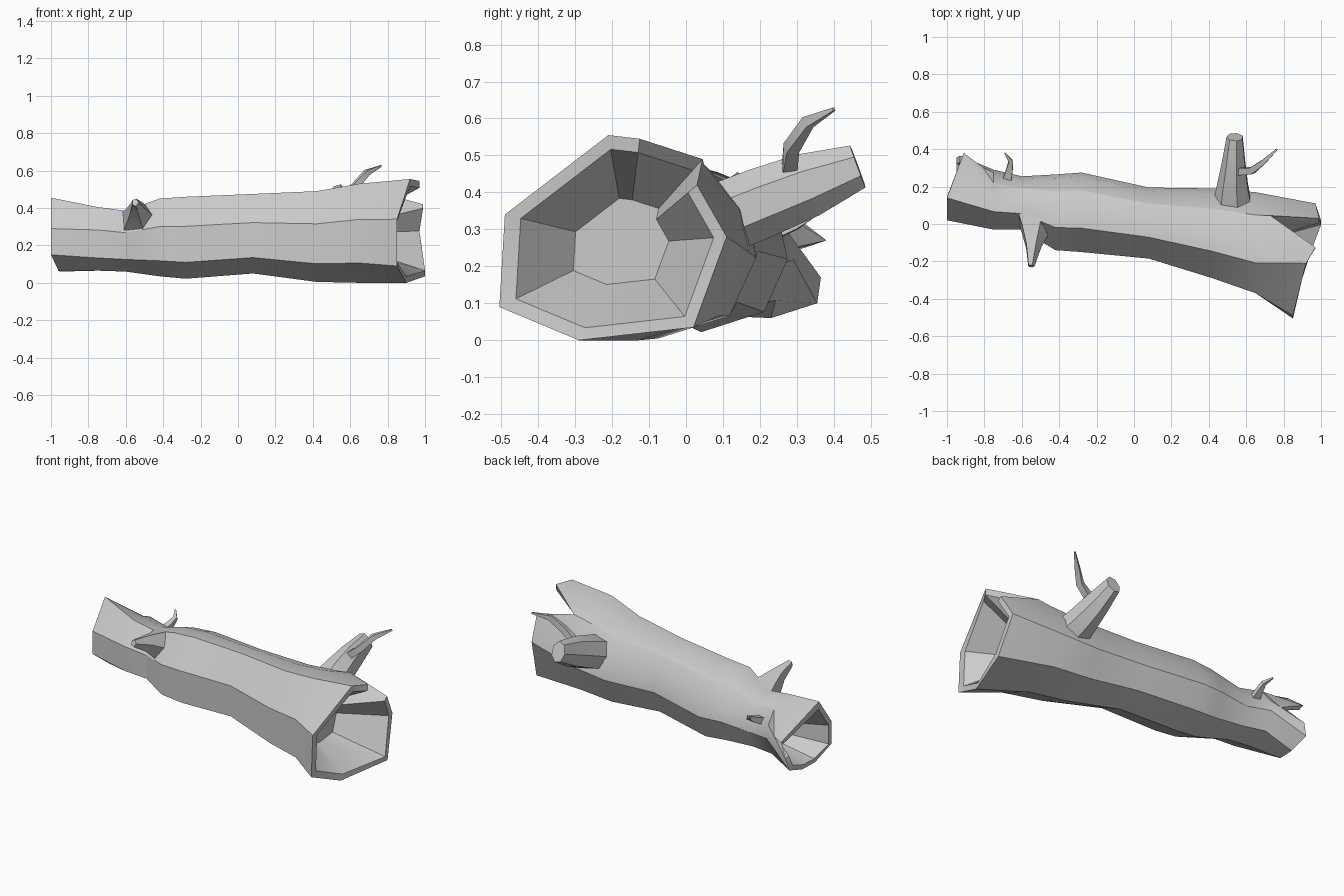
import bpy, bmesh, math
from mathutils import Vector

if "Cube" in bpy.data.objects:
    bpy.data.objects.remove(bpy.data.objects["Cube"])


def loft(name, rings):
    """Skin a list of equal-length point rings and close both ends."""
    bm = bmesh.new()
    vr = [[bm.verts.new(p) for p in r] for r in rings]
    n = len(vr[0])
    for a, b in zip(vr, vr[1:]):
        for i in range(n):
            j = (i + 1) % n
            bm.faces.new((a[i], a[j], b[j], b[i]))
    bm.faces.new(vr[0])
    bm.faces.new(vr[-1])
    bmesh.ops.recalc_face_normals(bm, faces=bm.faces)
    me = bpy.data.meshes.new(name)
    bm.to_mesh(me)
    bm.free()
    ob = bpy.data.objects.new(name, me)
    bpy.context.collection.objects.link(ob)
    bpy.ops.object.select_all(action='DESELECT')
    ob.select_set(True)
    bpy.context.view_layer.objects.active = ob
    bpy.ops.object.shade_smooth_by_angle(angle=math.radians(30))
    return ob


def branch(name, path, sides):
    """Tapered limb: path entries are (position, half width, half height)."""
    pts = [Vector(p[0]) for p in path]
    rings = []
    for i, (p, w, h) in enumerate(path):
        t = (pts[min(i + 1, len(pts) - 1)] - pts[max(i - 1, 0)]).normalized()
        side = t.cross(Vector((0, 0, 1))).normalized()
        up = side.cross(t)
        rings.append([pts[i] + side * w * math.cos(a) + up * h * math.sin(a)
                      for a in (2 * math.pi * (k + .5) / sides for k in range(sides))])
    return loft(name, rings)


def shrink(ring, centre, f, x=None):
    cy, cz = centre
    return [(px if x is None else x, cy + (y - cy) * f, cz + (z - cz) * f)
            for px, y, z in ring]


# Log cross-section (unit), walking over the top, down the back, under, up the front
profile = [(-.4, 1), (.1, .98), (.55, .8), (.9, .35), (1, -.1),
           (.7, -.75), (-.1, -1), (-1, -.6), (-1, .28)]
# Stations: x, front y, back y, bottom z, top z
stations = [(-.75, -.03, .29, .065, .405), (-.6, -.03, .255, .06, .385),
            (-.42, -.14, .265, .035, .45), (-.28, -.15, .275, .022, .46),
            (.08, -.185, .195, .05, .475), (.42, -.29, .19, .005, .49),
            (.65, -.37, .17, .0, .53)]
body = [[(x, (f + b) / 2 + u * (b - f) / 2, (lo + hi) / 2 + v * (hi - lo) / 2)
         for u, v in profile] for x, f, b, lo, hi in stations]

# Broken ends; third point of each is pulled inward as a crack
left = [(-1, .14, .455), (-.91, .38, .27), (-.79, .29, .25), (-.93, .365, .17),
        (-.95, .355, .1), (-.95, .23, .06), (-.96, .12, .065), (-1, .02, .15), (-1, .02, .29)]
right = [(.92, -.21, .555), (.97, -.125, .545), (.73, .045, .49), (.99, .03, .42),
         (.97, .11, .28), (1, .02, .035), (.9, -.29, 0), (.85, -.505, .09), (.85, -.49, .34)]
cl, cr = (.17, .2), (-.16, .26)
loft("hollow_log",
     [shrink(left, cl, .5, -.76), shrink(left, cl, .82), left] + body +
     [right, shrink(right, cr, .87), shrink(right, cr, .42, .7)])

# Broken limbs
branch("back_stub", [((.53, .1, .33), .11, .1), ((.53, .2, .37), .088, .098),
                     ((.535, .33, .42), .065, .09), ((.54, .465, .47), .045, .062)], 7)
branch("front_stub", [((-.53, .06, .31), .12, .12), ((-.53, -.03, .35), .085, .085),
                      ((-.54, -.12, .395), .045, .05), ((-.55, -.225, .43), .018, .022)], 5)

# Thin twigs
branch("stub_twig", [((.56, .28, .46), .028, .028), ((.63, .285, .52), .025, .025),
                     ((.69, .33, .59), .018, .022), ((.765, .40, .625), .006, .006)], 4)
branch("back_twig", [((-.68, .23, .29), .034, .03), ((-.665, .295, .315), .024, .022),
                     ((-.66, .335, .34), .016, .016), ((-.69, .38, .365), .005, .005)], 4)
